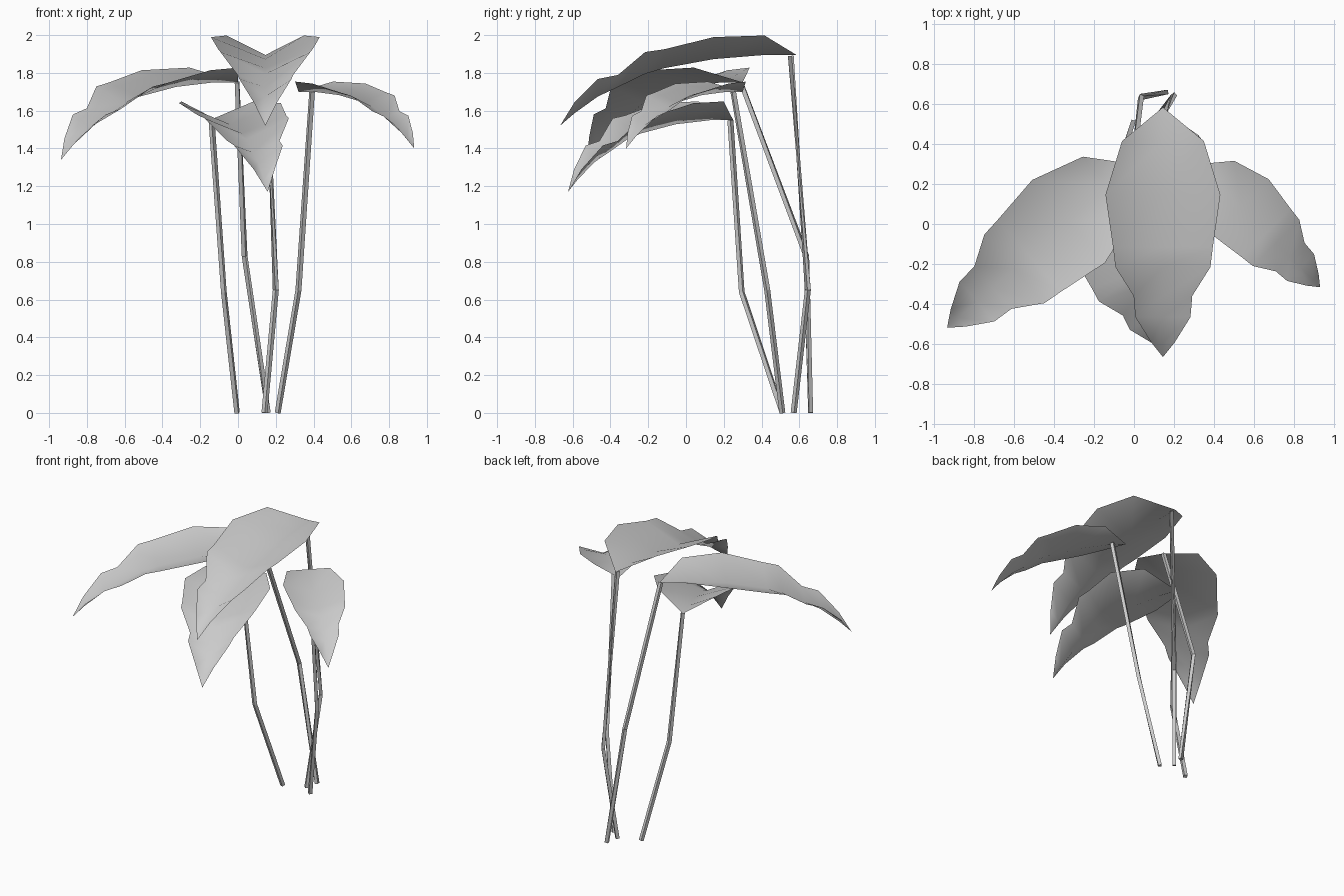
import bpy
from math import pi
from mathutils import Vector

if "Cube" in bpy.data.objects:
    bpy.data.objects.remove(bpy.data.objects["Cube"], do_unlink=True)

# One plain grey for the whole plant
grey = bpy.data.materials.new("plain_grey")
grey.use_nodes = True
COLOUR = (0.6, 0.6, 0.6, 1)
grey.diffuse_color = COLOUR
grey.node_tree.nodes["Principled BSDF"].inputs["Base Color"].default_value = COLOUR

# Leaf stations: distance along, half width, midrib height, rim lift
STATIONS = [
    (0.135, 0.205, 0.0, 0.10),
    (0.35, 0.288, -0.022, 0.113),
    (0.56, 0.25, -0.07, 0.097),
    (0.64, 0.238, -0.10, 0.112),
    (0.755, 0.147, -0.17, 0.062),
    (0.84, 0.138, -0.22, 0.09),
    (0.94, 0.06, -0.31, 0.055),
]


def make_leaf(name, base, tip, width, lift):
    """Folded blade from base to tip, two halves meeting at the midrib."""
    base, tip = Vector(base), Vector(tip)
    run = Vector((tip.x - base.x, tip.y - base.y, 0))
    side = Vector((-run.y, run.x, 0)).normalized()
    drop = (base.z - tip.z) / 0.375
    verts = [base]
    for t, w, z, rise in STATIONS:
        rib = base + run * t + Vector((0, 0, z * drop))
        up = Vector((0, 0, rise * lift))
        verts += [rib + side * w * width + up, rib, rib - side * w * width + up]
    verts.append(tip)
    end = len(verts) - 1
    faces = [(0, 2, 1), (0, 3, 2), (end, end - 3, end - 2), (end, end - 2, end - 1)]
    for i in range(1, end - 3, 3):
        faces += [(i, i + 1, i + 4, i + 3), (i + 1, i + 2, i + 5, i + 4)]
    mesh = bpy.data.meshes.new(name)
    mesh.from_pydata(verts, [], faces)
    mesh.materials.append(grey)
    mesh.shade_smooth()
    bpy.context.collection.objects.link(bpy.data.objects.new(name, mesh))


def make_stem(name, points):
    """Thin square stalk with one bend, flat sides facing forward."""
    curve = bpy.data.curves.new(name, "CURVE")
    curve.dimensions = "3D"
    curve.twist_mode = "Z_UP"
    curve.bevel_depth = 0.016
    curve.bevel_resolution = 0
    curve.use_fill_caps = True
    spline = curve.splines.new("POLY")
    spline.points.add(len(points) - 1)
    for p, co in zip(spline.points, points):
        p.co = (*co, 1)
        p.tilt = pi / 4
    spline.use_smooth = False
    curve.materials.append(grey)
    bpy.context.collection.objects.link(bpy.data.objects.new(name, curve))


# Leaves: base, tip, width scale, rim lift scale
make_leaf("centre_leaf", (0.145, 0.585, 1.895), (0.145, -0.667, 1.52), 1.0, 1.03)
make_leaf("right_leaf", (0.0, 0.3, 1.75), (-0.937, -0.52, 1.34), 0.96, 0.78)
make_leaf("front_leaf", (-0.15, 0.25, 1.55), (0.157, -0.625, 1.17), 0.99, 0.99)
make_leaf("left_leaf", (0.32, 0.3, 1.7), (0.933, -0.317, 1.4), 0.69, 0.54)

# Stems: foot, bend, top
make_stem("centre_stem", [(0.14, 0.57, 0), (0.2, 0.645, 0.65), (0.15, 0.555, 1.89)])
make_stem("right_stem", [(0.16, 0.66, 0), (0.035, 0.637, 0.83), (-0.005, 0.29, 1.75)])
make_stem("front_stem", [(-0.005, 0.51, 0), (-0.075, 0.295, 0.64), (-0.14, 0.235, 1.55)])
make_stem("left_stem", [(0.21, 0.51, 0), (0.32, 0.43, 0.65), (0.392, 0.25, 1.7)])
